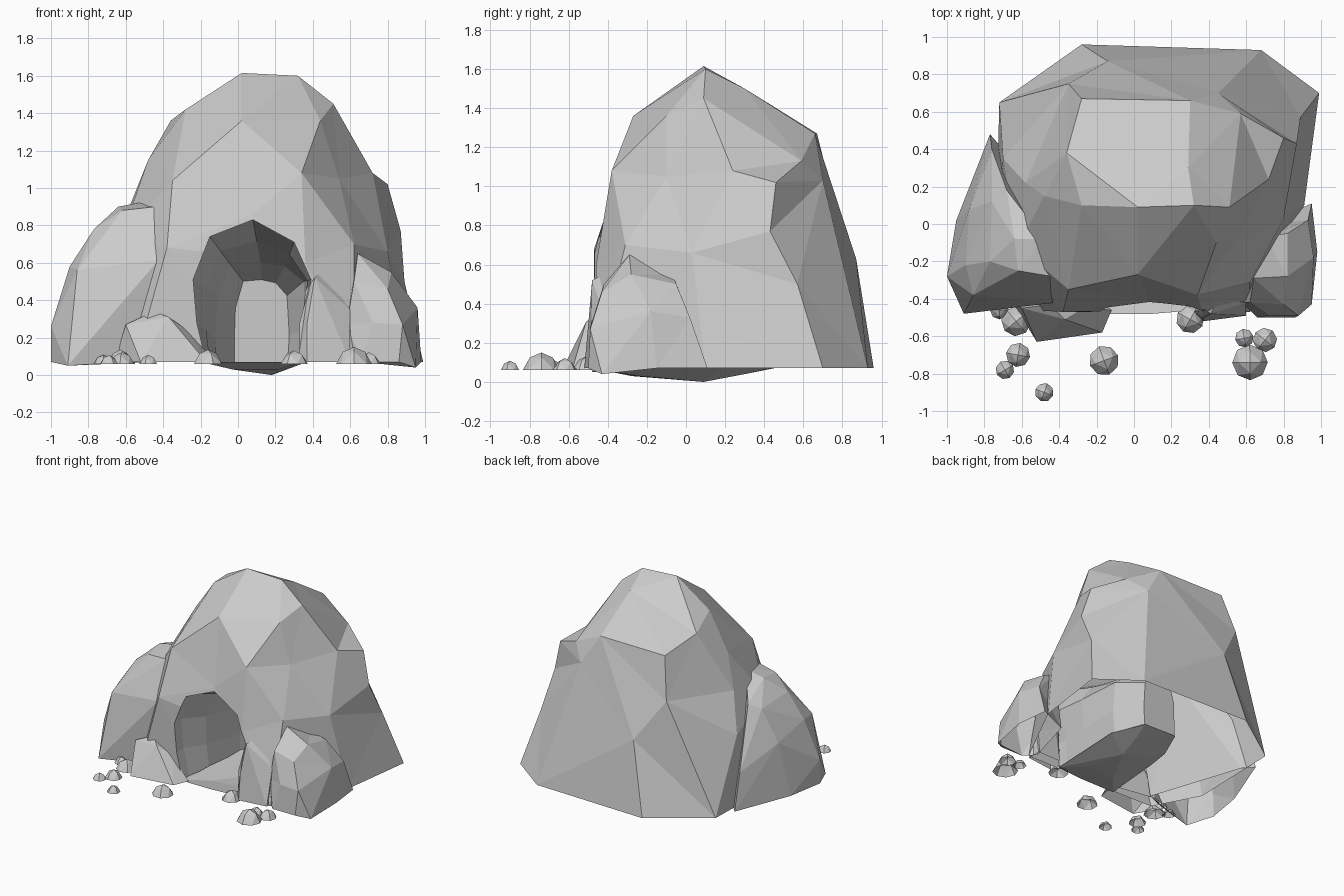
import bpy, bmesh, math
from mathutils import Vector

G = 0.07  # height of the ground line


def make_object(name, bm):
    bmesh.ops.recalc_face_normals(bm, faces=bm.faces)
    me = bpy.data.meshes.new(name)
    bm.to_mesh(me)
    bm.free()
    ob = bpy.data.objects.new(name, me)
    bpy.context.scene.collection.objects.link(ob)
    return ob


def strip_faces(ob, direction):
    """Open a shell by removing its flat faces that look up or down."""
    bm = bmesh.new()
    bm.from_mesh(ob.data)
    bm.normal_update()
    cut = [f for f in bm.faces if f.normal.z * direction > 0.97
           and abs(f.calc_center_median().z - G) < 0.03]
    bmesh.ops.delete(bm, geom=cut, context='FACES')
    bm.to_mesh(ob.data)
    bm.free()


def rock(name, points, open_side=-1, center=None):
    """Faceted rock skinned over corner points. With a center, the points are
    connected on a sphere around it, so that dents are kept."""
    bm = bmesh.new()
    home = {}
    for p in points:
        p = Vector(p)
        v = bm.verts.new((p - Vector(center)).normalized() if center else p)
        home[v] = p
    bmesh.ops.convex_hull(bm, input=bm.verts[:])
    loose = [v for v in bm.verts if not v.link_faces]
    for v in bm.verts:
        v.co = home[v]
    bmesh.ops.delete(bm, geom=loose, context='VERTS')
    ob = make_object(name, bm)
    if open_side:
        strip_faces(ob, open_side)
    return ob


# main rock
main = rock("main_rock", [
    # base outline
    (-0.72, 0.65, G), (-0.28, 0.96, G), (0.68, 0.93, G), (0.99, 0.70, G),
    (0.91, 0.10, G), (0.62, -0.47, G), (0.0, -0.47, G), (-0.55, -0.46, G),
    (-0.74, -0.1, G),
    # middle
    (-0.14, 0.87, 0.63), (0.89, 0.57, 0.50), (0.87, 0.43, 0.77),
    (0.80, 0.03, 0.66), (0.62, -0.31, 0.70), (0.36, -0.46, 0.60),
    (-0.38, -0.47, 0.68), (-0.62, -0.12, 0.75), (-0.70, 0.35, 0.62),
    (0.08, -0.41, 0.86),
    # shoulders
    (0.80, 0.46, 1.02), (0.45, 0.70, 1.03), (0.72, 0.24, 1.08), (0.57, 0.59, 1.13),
    (0.54, -0.10, 1.05), (0.34, -0.38, 1.08), (-0.35, -0.35, 1.04),
    (-0.58, 0.22, 0.90), (-0.35, 0.75, 0.95), (-0.48, 0.15, 1.15),
    # crown
    (0.02, -0.27, 1.36), (0.44, -0.10, 1.36), (-0.36, 0.38, 1.36), (-0.28, 0.10, 1.42),
    (-0.28, 0.67, 1.27), (0.30, 0.66, 1.27), (0.51, 0.09, 1.45),
    (0.02, 0.09, 1.615), (0.32, 0.10, 1.60), (0.29, 0.30, 1.50),
], open_side=0, center=(0.1, 0.25, 0.55))

# cave cutter: arched sections running into the rock
arch = [(-0.13, -0.1), (-0.22, 0.28), (-0.24, 0.51), (-0.15, 0.74), (0.08, 0.83),
        (0.30, 0.71), (0.39, 0.51), (0.33, 0.28), (0.33, -0.1)]
back = [(-0.12, -0.1), (-0.12, 0.20), (-0.11, 0.42), (-0.04, 0.59), (0.12, 0.60),
        (0.25, 0.58), (0.35, 0.50), (0.37, 0.25), (0.34, -0.1)]
mid = [((a + c) / 2, (b + d) / 2) for (a, b), (c, d) in zip(arch, back)]
end = [(0.13 + (x - 0.13) * 0.6, z * 0.85) for x, z in back]
bm = bmesh.new()
rings = [[bm.verts.new((x, y, z)) for x, z in sec] for sec, y in
         ((arch, -0.8), (arch, -0.38), (mid, -0.16), (back, 0.2), (end, 0.44))]
n = len(arch)
for a, b in zip(rings, rings[1:]):
    for i in range(n):
        j = (i + 1) % n
        bm.faces.new((a[i], a[j], b[j], b[i]))
bm.faces.new(rings[0])
bm.faces.new(rings[-1][::-1])
cutter = make_object("cave_cutter", bm)
cutter.hide_render = True

# carve the cave, then open the underside
mod = main.modifiers.new("cave", 'BOOLEAN')
mod.operation = 'DIFFERENCE'
mod.solver = 'EXACT'
mod.object = cutter
bpy.context.view_layer.update()
dg = bpy.context.evaluated_depsgraph_get()
carved = bpy.data.meshes.new_from_object(main.evaluated_get(dg))
main.modifiers.clear()
main.data = carved
bpy.data.objects.remove(cutter)
strip_faces(main, -1)

# cave floor: shallow dish sinking below the ground line
rock("cave_floor", [
    (-0.20, -0.48, G), (0.10, -0.48, G), (0.34, -0.46, G), (0.37, 0.18, G),
    (0.26, 0.44, G), (-0.02, 0.45, G), (-0.13, 0.2, G), (-0.16, 0.0, G),
    (-0.03, -0.28, 0.03), (0.22, -0.25, 0.03), (0.18, 0.09, 0.0),
    (0.0, 0.12, 0.03), (0.22, 0.30, 0.04),
], open_side=1)

# lumps either side of the cave mouth
rock("left_foot", [
    (-0.66, -0.40, G), (-0.52, -0.63, G), (-0.17, -0.58, G), (-0.12, -0.46, G),
    (-0.60, -0.45, 0.27), (-0.37, -0.51, 0.31), (-0.27, -0.45, 0.24),
    (-0.45, -0.43, 0.34), (-0.5, -0.35, G), (-0.2, -0.40, G),
])
rock("right_foot", [
    (0.32, -0.47, G), (0.37, -0.52, G), (0.60, -0.49, G), (0.37, -0.50, 0.28),
    (0.41, -0.48, 0.52), (0.36, -0.44, 0.45), (0.60, -0.42, 0.35),
    (0.60, -0.38, G), (0.40, -0.38, G), (0.45, -0.40, 0.56),
])

# left boulder
rock("left_boulder", [
    (-0.91, -0.48, 0.05), (-1.0, -0.28, G), (-0.60, -0.41, G), (-0.95, 0.02, G),
    (-0.77, 0.48, G), (-0.70, 0.40, G), (-0.45, -0.35, G),
    (-1.0, -0.28, 0.26), (-0.86, -0.38, 0.56), (-0.90, -0.22, 0.58), (-0.60, -0.40, 0.45),
    (-0.88, 0.08, 0.50), (-0.76, 0.40, 0.35), (-0.42, -0.42, 0.62),
    (-0.77, -0.20, 0.78), (-0.62, -0.25, 0.88), (-0.44, -0.28, 0.90),
    (-0.76, 0.12, 0.76), (-0.68, 0.18, 0.80), (-0.64, -0.08, 0.90), (-0.48, -0.08, 0.93),
])

# right boulder
rock("right_boulder", [
    (0.58, -0.42, G), (0.66, -0.50, G), (0.86, -0.50, G), (0.95, -0.43, 0.04),
    (0.98, -0.15, G), (0.95, 0.11, G), (0.70, 0.0, G),
    (0.58, -0.42, 0.27), (0.72, -0.49, 0.28), (0.88, -0.49, 0.27), (0.96, -0.18, 0.36),
    (0.93, 0.02, 0.33), (0.62, -0.42, 0.50), (0.80, -0.43, 0.46), (0.64, -0.29, 0.65),
    (0.82, -0.28, 0.55), (0.82, -0.05, 0.50), (0.70, -0.07, 0.55),
], center=(0.78, -0.2, 0.25))

# pebbles: small faceted domes scattered in front
pebbles = [(-0.72, -0.46, .05), (-0.63, -0.52, .08), (-0.62, -0.70, .065),
           (-0.69, -0.78, .05), (-0.48, -0.90, .05), (-0.16, -0.73, .08),
           (0.30, -0.51, .075), (0.59, -0.61, .05), (0.70, -0.62, .065),
           (0.62, -0.74, .095)]
for k, (px, py, r) in enumerate(pebbles):
    dome = [(0, 0, r * 0.95)]
    for count, radius, h in ((8, 1.0, 0.0), (4, 0.62, 0.68)):
        for i in range(count):
            a = i * math.tau / count + k * 0.7
            dome.append((r * radius * math.cos(a), r * radius * math.sin(a), r * h))
    rock("pebble_%d" % (k + 1), [Vector(p) + Vector((px, py, G - 0.01)) for p in dome])
